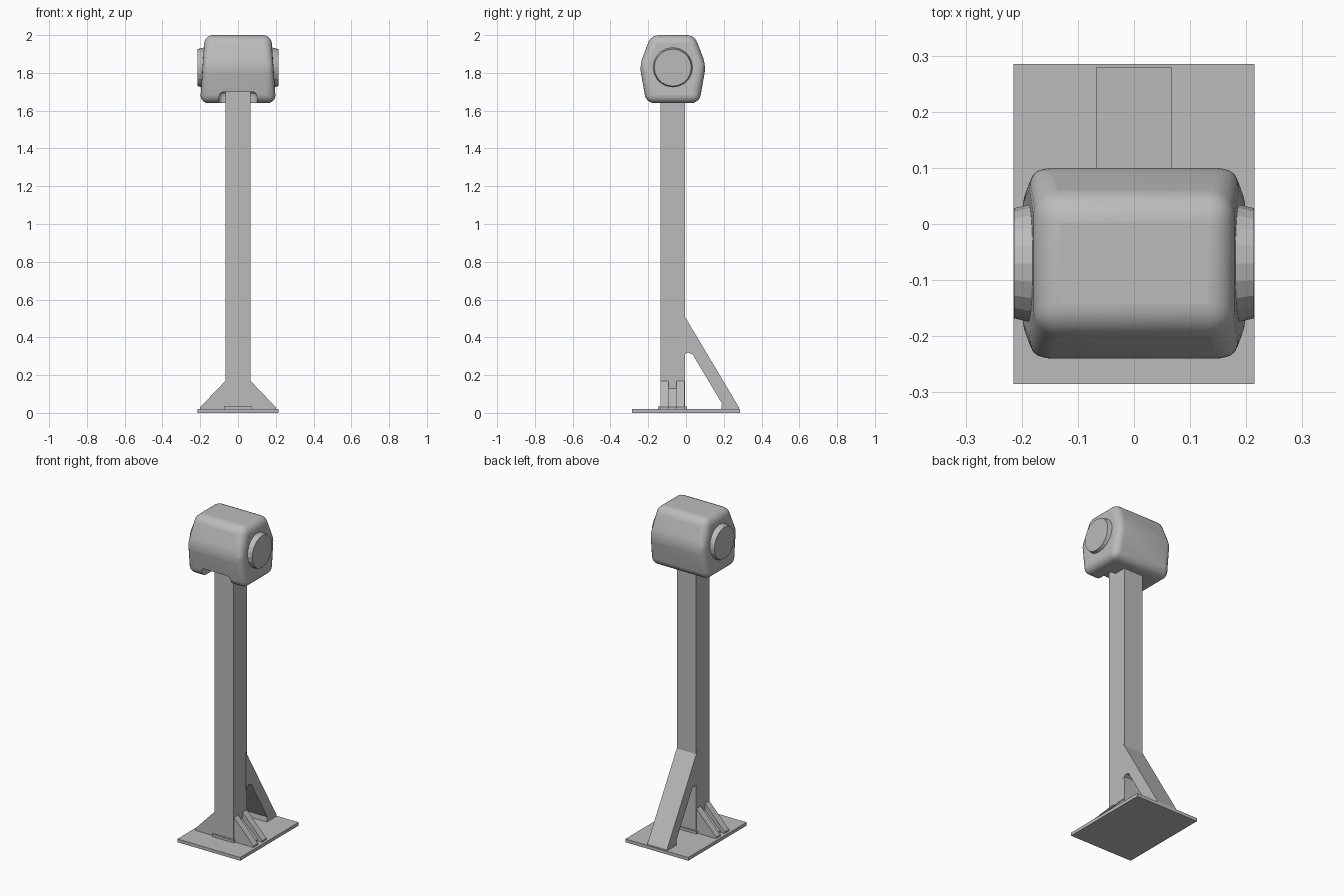
import bpy, bmesh
from math import radians, pi
from mathutils import Matrix

cube = bpy.data.objects.get("Cube")
if cube:
    bpy.data.objects.remove(cube, do_unlink=True)

grey = bpy.data.materials.new("plain grey")
grey.use_nodes = True
grey.diffuse_color = (0.5, 0.5, 0.5, 1)
grey.node_tree.nodes["Principled BSDF"].inputs["Base Color"].default_value = (0.5, 0.5, 0.5, 1)


def finish(name, bm, bevel=0, segments=3):
    bmesh.ops.recalc_face_normals(bm, faces=bm.faces)
    mesh = bpy.data.meshes.new(name)
    bm.to_mesh(mesh)
    bm.free()
    obj = bpy.data.objects.new(name, mesh)
    bpy.context.collection.objects.link(obj)
    mesh.materials.append(grey)
    if bevel:
        mod = obj.modifiers.new("rounding", "BEVEL")
        mod.width, mod.segments = bevel, segments
    return obj


def smooth(obj):
    bpy.ops.object.select_all(action="DESELECT")
    obj.select_set(True)
    bpy.context.view_layer.objects.active = obj
    bpy.ops.object.shade_smooth_by_angle(angle=radians(35))


def box(name, x, y, z, bevel=0):
    bm = bmesh.new()
    bmesh.ops.create_cube(bm, size=1)
    for v in bm.verts:
        v.co = [r[0] if c < 0 else r[1] for r, c in zip((x, y, z), v.co)]
    return finish(name, bm, bevel)


def prism(name, points, direction):
    """Extrude a closed 3D outline along a direction."""
    bm = bmesh.new()
    face = bm.faces.new([bm.verts.new(p) for p in points])
    ext = bmesh.ops.extrude_face_region(bm, geom=[face])["geom"]
    bmesh.ops.translate(bm, vec=direction, verts=[v for v in ext if isinstance(v, bmesh.types.BMVert)])
    return finish(name, bm)


# Base plate and square post
box("base_plate", (-0.215, 0.215), (-0.285, 0.285), (0, 0.02))
box("post", (-0.066, 0.066), (-0.136, -0.005), (0.01, 1.71))
box("post_foot", (-0.075, 0.075), (-0.148, 0.005), (0.015, 0.035))

# Rear diagonal brace
brace = [(-0.02, 0.53), (0.0, 0.5), (0.28, 0.03), (0.28, 0.01), (0.185, 0.01),
         (0.19, 0.05), (0.035, 0.31), (0.01, 0.32), (-0.02, 0.3)]
prism("rear_brace", [(-0.067, y, z) for y, z in brace], (0.134, 0, 0))

# Side gussets: paired plates with a recessed filler between them
for side, sx in (("left", 1), ("right", -1)):
    for part, y, depth, reach, top in (("front", -0.134, 0.042, 0.2, 0.17),
                                       ("back", -0.05, 0.042, 0.2, 0.17),
                                       ("filler", -0.1, 0.06, 0.17, 0.13)):
        outline = [(0.06, 0.01), (reach, 0.01), (reach, 0.03), (0.066, top), (0.06, top)]
        prism(f"{side}_gusset_{part}", [(sx * x, y, z) for x, z in outline], (0, depth, 0))

# Six-sided rounded head, slightly narrower at the top
bm = bmesh.new()
profile = [(-0.21, 1.64, 0.2), (0.07, 1.64, 0.2), (0.106, 1.84, 0.19),
           (0.045, 2.0, 0.175), (-0.185, 2.0, 0.175), (-0.246, 1.84, 0.19)]
rings = [[bm.verts.new((s * w, y, z)) for y, z, w in profile] for s in (-1, 1)]
for ring in rings:
    bm.faces.new(ring)
for i in range(len(profile)):
    j = (i + 1) % len(profile)
    bm.faces.new((rings[0][i], rings[0][j], rings[1][j], rings[1][i]))
head = finish("head", bm, 0.042, 5)

# Notch under the head's front edge
cutter = box("notch_cutter", (-0.1, 0.1), (-0.4, -0.08), (1.5, 1.7), 0.025)
cutter.hide_render = True
cutter.hide_set(True)
cut = head.modifiers.new("notch", "BOOLEAN")
cut.operation, cut.object, cut.solver = "DIFFERENCE", cutter, "EXACT"
smooth(head)

# Round side caps
for side, sx in (("left", 1), ("right", -1)):
    bm = bmesh.new()
    place = Matrix.Translation((sx * 0.185, -0.07, 1.828)) @ Matrix.Rotation(sx * pi / 2, 4, "Y")
    bmesh.ops.create_cone(bm, cap_ends=True, segments=20, radius1=0.112,
                          radius2=0.098, depth=0.058, matrix=place)
    finish(f"{side}_cap", bm)
